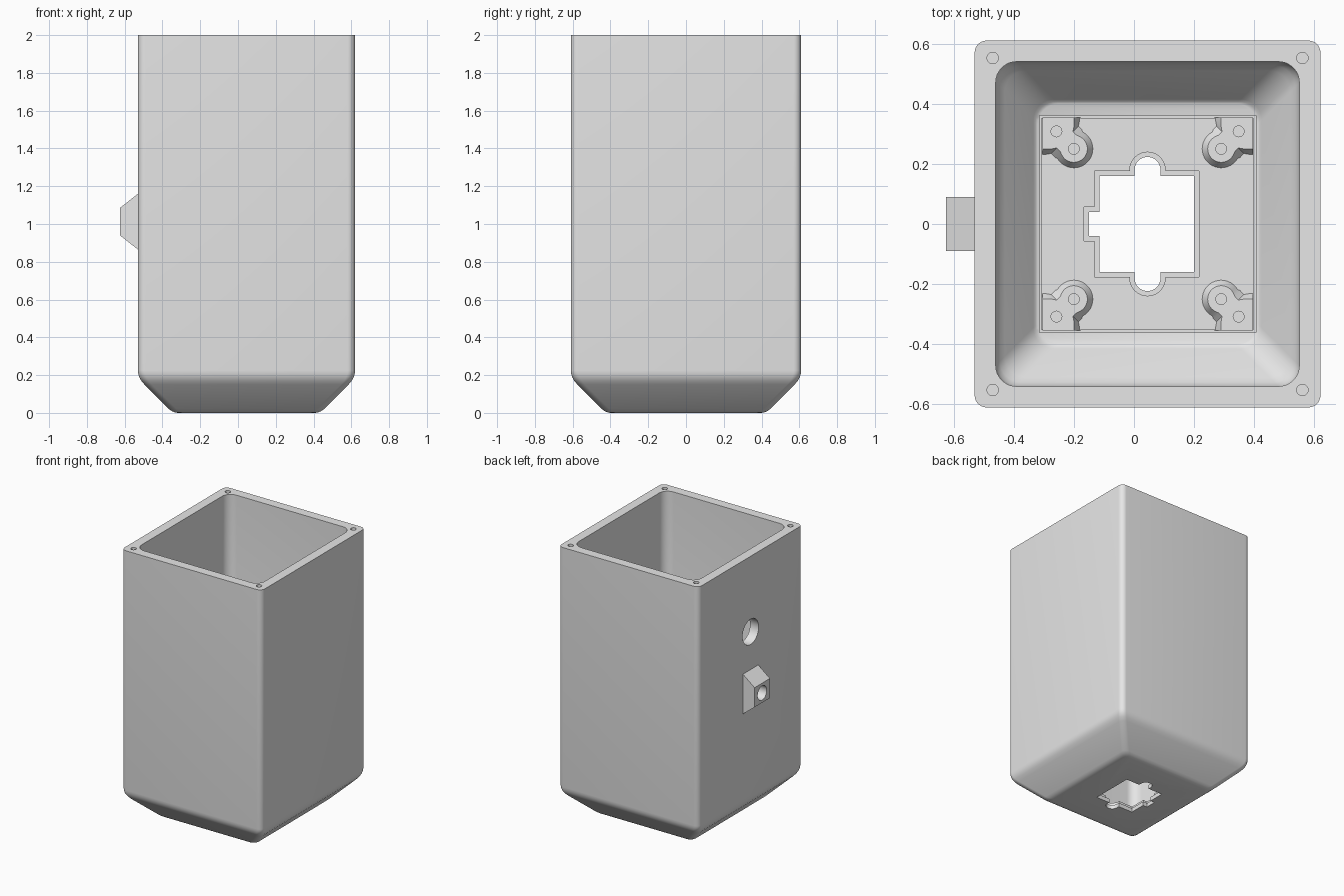
import bpy, bmesh
from math import sin, cos, pi, radians
from mathutils import Vector, Matrix

cube = bpy.data.objects.get("Cube")
if cube:
    bpy.data.objects.remove(cube, do_unlink=True)

grey = bpy.data.materials.new("light_grey")
grey.use_nodes = True
GREY = (0.8, 0.8, 0.8, 1)
grey.diffuse_color = GREY
grey.node_tree.nodes["Principled BSDF"].inputs["Base Color"].default_value = GREY

CX = 0.045  # centre line of the housing


def finish(name, bm):
    bmesh.ops.recalc_face_normals(bm, faces=bm.faces)
    mesh = bpy.data.meshes.new(name)
    bm.to_mesh(mesh)
    bm.free()
    mesh.materials.append(grey)
    obj = bpy.data.objects.new(name, mesh)
    bpy.context.collection.objects.link(obj)
    return obj


def loft(name, rings):
    """Closed skin through equally long point rings, capped at both ends."""
    bm = bmesh.new()
    loops = [[bm.verts.new(p) for p in ring] for ring in rings]
    n = len(loops[0])
    for a, b in zip(loops, loops[1:]):
        for i in range(n):
            j = (i + 1) % n
            bm.faces.new((a[i], a[j], b[j], b[i]))
    bm.faces.new(loops[0])
    bm.faces.new(loops[-1])
    return finish(name, bm)


def rounded(hx, hy, r, z, seg=8):
    pts = []
    for k, (sx, sy) in enumerate(((1, 1), (-1, 1), (-1, -1), (1, -1))):
        for i in range(seg + 1):
            a = (k + i / seg) * pi / 2
            pts.append((CX + sx * (hx - r) + r * cos(a), sy * (hy - r) + r * sin(a), z))
    return pts


def box(name, x0, x1, y0, y1, z0, z1):
    bm = bmesh.new()
    bmesh.ops.create_cube(bm, size=1)
    for v in bm.verts:
        v.co = Vector(((x0 + x1) / 2 + v.co.x * (x1 - x0),
                       (y0 + y1) / 2 + v.co.y * (y1 - y0),
                       (z0 + z1) / 2 + v.co.z * (z1 - z0)))
    return finish(name, bm)


def rod(name, centre, r, length, axis="Z", seg=32):
    bm = bmesh.new()
    turn = Matrix.Rotation(pi / 2, 4, "Y") if axis == "X" else Matrix()
    bmesh.ops.create_cone(bm, cap_ends=True, segments=seg, radius1=r, radius2=r,
                          depth=length, matrix=Matrix.Translation(centre) @ turn)
    return finish(name, bm)


def cut(cutter, *targets):
    cutter.hide_render = True
    for obj in targets:
        mod = obj.modifiers.new("cut", "BOOLEAN")
        mod.operation = "DIFFERENCE"
        mod.solver = "EXACT"
        mod.object = cutter
        with bpy.context.temp_override(object=obj, active_object=obj):
            bpy.ops.object.modifier_apply(modifier=mod.name)
    bpy.data.objects.remove(cutter, do_unlink=True)


# Housing: tapered, filleted foot, straight walls and hollow inside
outer = [(0.21, 0), (0.195, 0.003), (0.18, 0.009), (0.165, 0.02), (0.035, 0.15),
         (0.018, 0.17), (0.007, 0.19), (0.002, 0.208), (0, 0.225), (0, 2)]
inner = [(0, 2), (0, 0.27), (0.004, 0.25), (0.014, 0.23), (0.03, 0.21),
         (0.125, 0.095), (0.132, 0.085), (0.14, 0.08)]
rings = [rounded(0.575 - d, 0.61 - d, 0.04, z) for d, z in outer]
rings += [rounded(0.505 - d, 0.54 - d, 0.07, z) for d, z in inner]
housing = loft("housing", rings)

# Recess in the floor and the mounting plate lying in it
cut(box("recess_cutter", CX - 0.36, CX + 0.36, -0.36, 0.36, 0.05, 0.12), housing)
plate = box("mounting_plate", CX - 0.352, CX + 0.352, -0.353, 0.353, 0.045, 0.056)

# Keyed opening through the floor, with a wider step above
for grow, z0 in ((0, -0.1), (0.016, 0.03)):
    g = grow
    cut(box("opening_cutter", -0.115 - g, 0.2 + g, -0.16 - g, 0.16 + g, z0, 0.2),
        housing, plate)
    cut(box("notch_cutter", -0.15 - g, 0, -0.04 - g, 0.04 + g, z0, 0.21), housing, plate)
    for s in (-1, 1):
        cut(rod("lobe_cutter", (CX, s * 0.18, (z0 + 0.22) / 2), 0.043 + g, 0.22 - z0),
            housing, plate)
        cut(box("lobe_side_cutter", CX - 0.043 - g, CX + 0.043 + g,
                min(s * 0.1, s * 0.18), max(s * 0.1, s * 0.18), z0, 0.23), housing, plate)


# Raised corner pads, each with a round boss and two screw holes
def pad_ring(r, o, sx, sy, z):
    c = 0.105
    arm = [(-c, o), (-r - 0.028, o), (-r - 0.012, o - 0.003), (-r - 0.001, o + 0.008)]
    arc = [(r * cos(radians(a)), r * sin(radians(a))) for a in range(150, -61, -10)]
    pts = [(-c, -c)] + arm + arc + [(v, u) for u, v in reversed(arm)]
    return [(CX + sx * (0.245 - u), sy * (0.25 - v), z) for u, v in pts]


pads = []
for sx in (-1, 1):
    for sy in (-1, 1):
        pad = loft("corner_pad", [pad_ring(0.067, 0.022, sx, sy, 0.05),
                                  pad_ring(0.045, 0, sx, sy, 0.085)])
        for d in (0, 0.058):
            spot = (CX + sx * (0.245 + d), sy * (0.25 + d), 0.09)
            cut(rod("pad_hole_cutter", spot, 0.018, 0.05, seg=24), pad)
        pads.append(pad)
        # Screw hole in the rim above this corner
        cut(rod("rim_hole_cutter", (CX + sx * 0.515, sy * 0.552, 2), 0.019, 0.4, seg=24),
            housing)

# Wedge-sided lug on the right wall
side = [(-0.5, 1.16), (-0.53, 1.16), (-0.625, 1.085), (-0.625, 0.94), (-0.53, 0.865),
        (-0.5, 0.865)]
lug = loft("side_lug", [[(x, y, z) for x, z in side] for y in (-0.09, 0.09)])

# Round holes through the lug and the wall above it
cut(rod("lug_hole_cutter", (-0.55, 0, 1.012), 0.053, 0.3, "X"), lug, housing)
cut(rod("cable_hole_cutter", (-0.5, 0, 1.44), 0.094, 0.3, "X"), housing)

for obj in [housing, plate, lug] + pads:
    bpy.ops.object.select_all(action="DESELECT")
    obj.select_set(True)
    bpy.context.view_layer.objects.active = obj
    bpy.ops.object.shade_smooth_by_angle(angle=radians(32))
